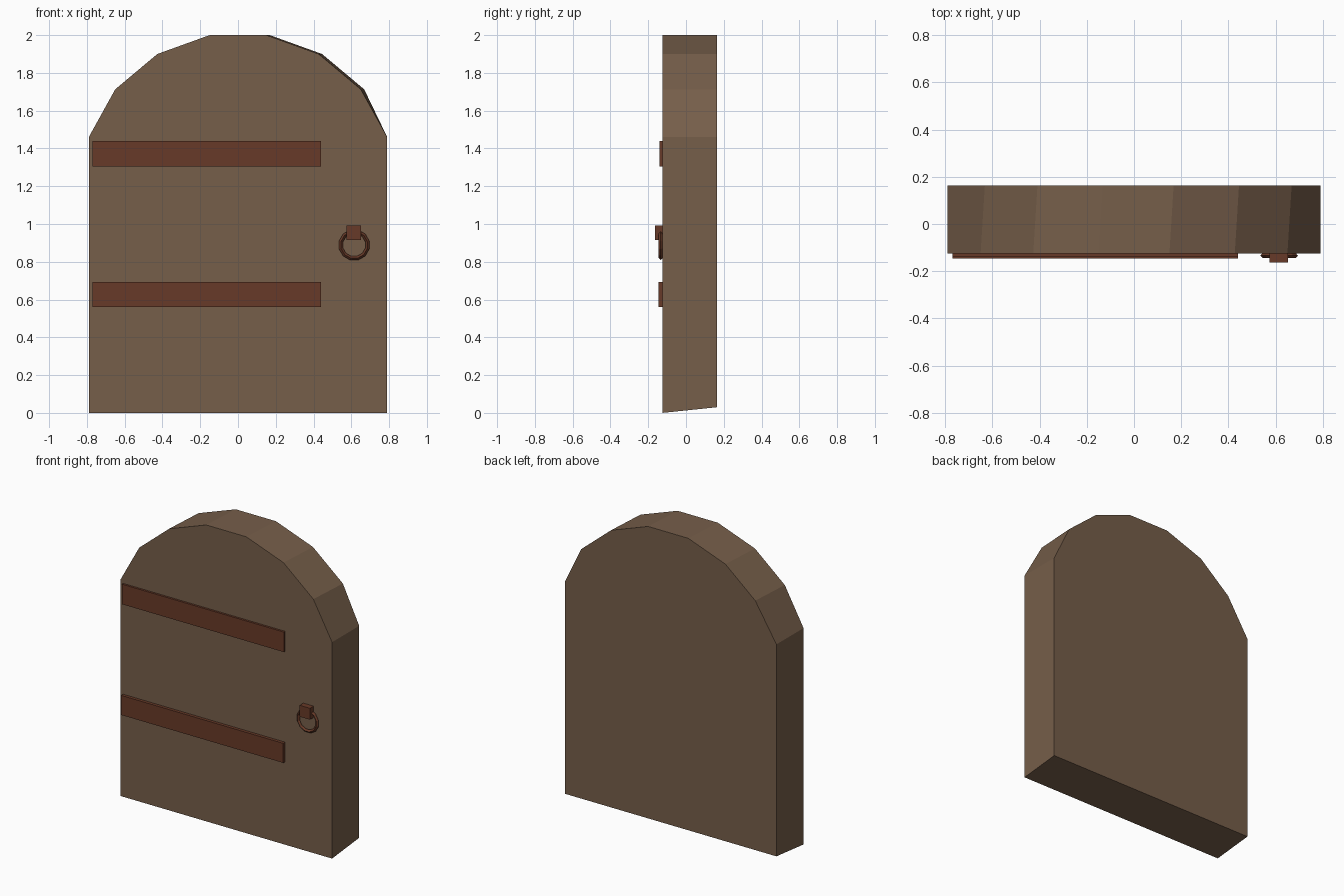
import bpy, bmesh, math

if "Cube" in bpy.data.objects:
    bpy.data.objects.remove(bpy.data.objects["Cube"])


def material(name, rgb):
    m = bpy.data.materials.new(name)
    m.diffuse_color = (*rgb, 1)
    m.use_nodes = True
    m.node_tree.nodes["Principled BSDF"].inputs["Base Color"].default_value = m.diffuse_color
    return m


wood = material("brown wood", (0.18, 0.112, 0.068))
iron = material("rusty iron", (0.137, 0.042, 0.021))


def finish(name, bm, mat):
    bmesh.ops.recalc_face_normals(bm, faces=bm.faces)
    me = bpy.data.meshes.new(name)
    bm.to_mesh(me)
    bm.free()
    me.materials.append(mat)
    ob = bpy.data.objects.new(name, me)
    bpy.context.collection.objects.link(ob)


def box(name, x0, x1, y0, y1, z0, z1, mat):
    bm = bmesh.new()
    bmesh.ops.create_cube(bm, size=1)
    for v in bm.verts:
        v.co = (x1 if v.co.x > 0 else x0, y1 if v.co.y > 0 else y0, z1 if v.co.z > 0 else z0)
    finish(name, bm, mat)


# Arched door slab: the back arch leans slightly sideways, the bottom slopes up
FRONT, BACK = -0.125, 0.164
half_arch = [(0.79, 1.46), (0.65, 1.713), (0.427, 1.90), (0.15, 2.0)]
outline = [(0.79, 0.0)] + half_arch + [(-x, z) for x, z in reversed(half_arch)] + [(-0.79, 0.0)]
bm = bmesh.new()
front = [bm.verts.new((x, FRONT, z)) for x, z in outline]
back = [bm.verts.new((x + (0.018 if z > 1.5 else 0), BACK, z if z > 0 else 0.03)) for x, z in outline]
bm.faces.new(front)
bm.faces.new(back)
for i in range(len(front)):
    j = (i + 1) % len(front)
    bm.faces.new((front[i], front[j], back[j], back[i]))
finish("door_slab", bm, wood)

# Hinge straps
box("upper_strap", -0.77, 0.44, -0.139, FRONT + 0.01, 1.305, 1.44, iron)
box("lower_strap", -0.77, 0.44, -0.146, FRONT + 0.01, 0.56, 0.692, iron)

# Handle bracket
box("handle_bracket", 0.575, 0.652, -0.164, FRONT + 0.01, 0.915, 0.992, iron)

# Pull ring: low-poly torus with a four-sided section
N, M = 12, 4
bm = bmesh.new()
rings = []
for i in range(N):
    a = 2 * math.pi * (i + 0.5) / N
    ring = []
    for k in range(M):
        b = 2 * math.pi * k / M
        r = 0.072 + 0.011 * math.cos(b)
        ring.append(bm.verts.new((0.615 + r * math.cos(a), -0.134 + 0.011 * math.sin(b), 0.889 + r * math.sin(a))))
    rings.append(ring)
for i in range(N):
    p, q = rings[i], rings[(i + 1) % N]
    for k in range(M):
        n = (k + 1) % M
        bm.faces.new((p[k], q[k], q[n], p[n]))
finish("pull_ring", bm, iron)
